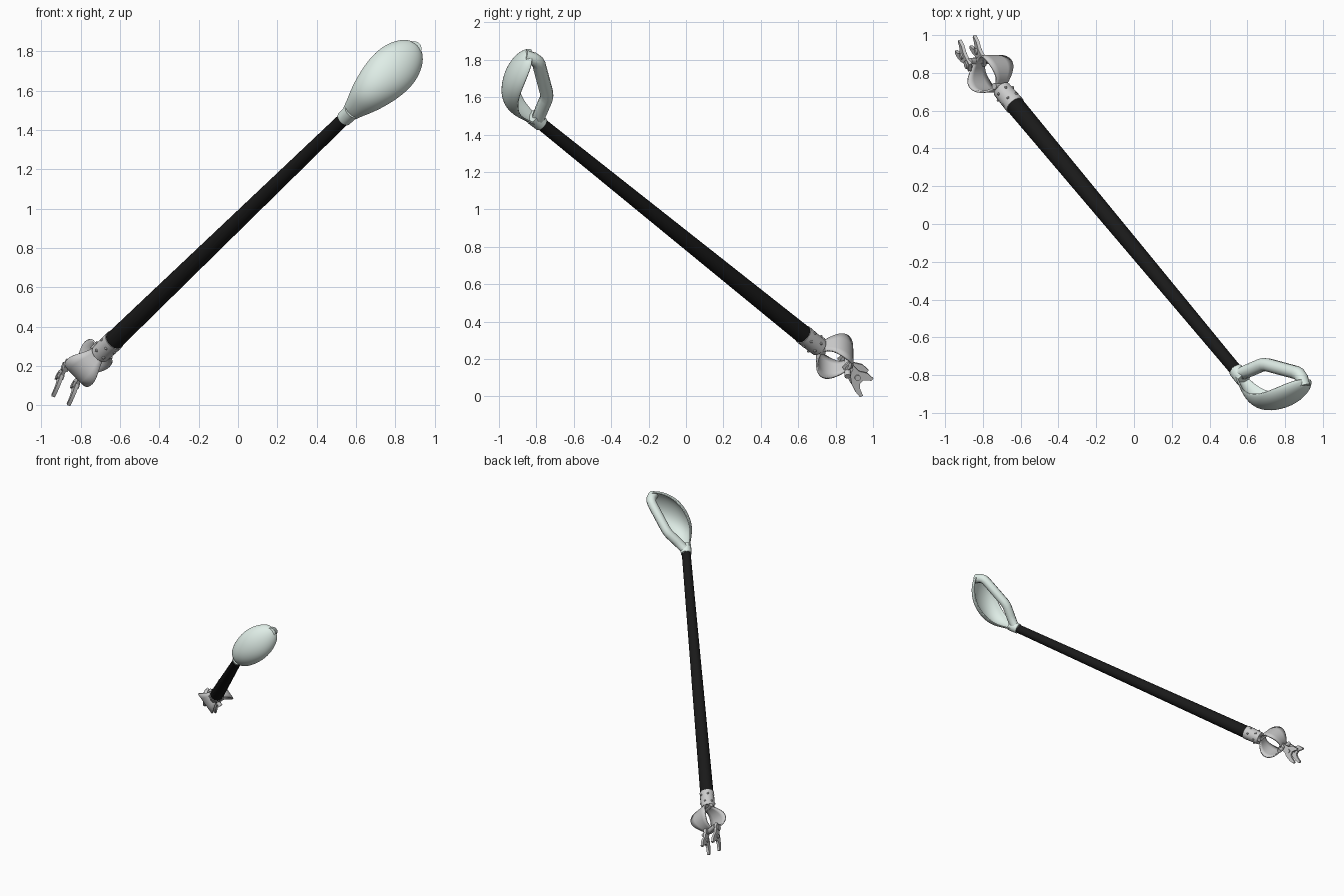
import bpy, bmesh, math
from mathutils import Vector, Matrix

if "Cube" in bpy.data.objects:
    bpy.data.objects.remove(bpy.data.objects["Cube"])

# Shared frame: D runs up the shaft, S is the sideways axis, G the grip side
LOW = Vector((-0.64, 0.64, 0.32))
TOP = Vector((0.553, -0.79, 1.47))
D = (TOP - LOW).normalized()
S = Vector((-1, 0, 1))
S = (S - D * S.dot(D)).normalized()
G = S.cross(D).normalized()
if G.y < 0:
    G = -G
HH = Vector((1, 0, 1)).normalized()
Y = Vector((0, 1, 0))


def material(name, rgb):
    m = bpy.data.materials.new(name)
    m.diffuse_color = (*rgb, 1)
    m.use_nodes = True
    m.node_tree.nodes["Principled BSDF"].inputs["Base Color"].default_value = m.diffuse_color
    return m


MINT = material("pale_mint", (0.74, 0.85, 0.80))
BLACK = material("black", (0.01, 0.01, 0.01))


def finish(ob, mat=None, angle=40):
    if mat:
        ob.data.materials.append(mat)
    bpy.ops.object.select_all(action='DESELECT')
    ob.select_set(True)
    bpy.context.view_layer.objects.active = ob
    bpy.ops.object.shade_smooth_by_angle(angle=math.radians(angle))
    return ob


def from_bmesh(name, bm):
    bmesh.ops.recalc_face_normals(bm, faces=bm.faces)
    me = bpy.data.meshes.new(name)
    bm.to_mesh(me)
    bm.free()
    ob = bpy.data.objects.new(name, me)
    bpy.context.collection.objects.link(ob)
    return ob


def rod(name, a, b, r1, r2, sides=16, mat=None):
    d = b - a
    bpy.ops.mesh.primitive_cone_add(vertices=sides, radius1=r1, radius2=r2, depth=d.length,
                                    location=(a + b) / 2,
                                    rotation=d.to_track_quat('Z', 'Y').to_euler())
    ob = bpy.context.object
    ob.name = name
    return finish(ob, mat)


def loft(name, rings):
    bm = bmesh.new()
    vs = [[bm.verts.new(p) for p in ring] for ring in rings]
    n = len(vs[0])
    for a, b in zip(vs, vs[1:]):
        for i in range(n):
            j = (i + 1) % n
            bm.faces.new((a[i], a[j], b[j], b[i]))
    bm.faces.new(vs[0])
    bm.faces.new(vs[-1])
    return from_bmesh(name, bm)


# Tapered shaft
rod("shaft", LOW, TOP, 0.05, 0.033, 16, BLACK)


# Handle points: offset along the diagonal, along y, and sideways
def hp(h, y, b=0):
    return TOP + HH * h + Y * y + S * b


# Hollow guard: crescent sections (diagonal, y, half width, depth)
stations = [(0.0, -0.03, 0.036, 0.045), (0.07, -0.12, 0.054, 0.085), (0.13, -0.18, 0.082, 0.10),
            (0.22, -0.205, 0.112, 0.10), (0.33, -0.19, 0.133, 0.09), (0.42, -0.15, 0.122, 0.08),
            (0.485, -0.10, 0.086, 0.06), (0.515, -0.06, 0.04, 0.035)]
rings = []
for h, y, w, e in stations:
    ring = []
    for shell, order in ((0, range(9)), (1, range(8, -1, -1))):
        for i in order:
            th = math.pi * (i / 8 - 0.5)
            ww = w - 0.016 * shell
            dep = e * (1 - math.cos(th)) + 0.024 * shell * math.cos(th)
            ring.append(hp(h - 0.3 * dep, y + 0.95 * dep, ww * math.sin(th)))
    rings.append(ring)
guard = loft("hand_guard", rings)
sub = guard.modifiers.new("smooth", 'SUBSURF')
sub.levels = sub.render_levels = 2
finish(guard, MINT, 60)

# Bent grip bar joining the neck to the tip of the guard
cu = bpy.data.curves.new("grip_bar", 'CURVE')
cu.dimensions = '3D'
cu.bevel_depth = 0.036
cu.bevel_resolution = 3
cu.use_fill_caps = True
path = [(-0.015, 0.012), (0.02, -0.002), (0.10, 0.021), (0.165, 0.041), (0.19, 0.046), (0.22, 0.044),
        (0.33, 0.023), (0.43, 0.004), (0.455, -0.006), (0.472, -0.024), (0.49, -0.07)]
sp = cu.splines.new('POLY')
sp.points.add(len(path) - 1)
for p, (h, y) in zip(sp.points, path):
    p.co = (*hp(h, y), 1)
sp.use_smooth = True
grip = bpy.data.objects.new("grip_bar", cu)
bpy.context.collection.objects.link(grip)
cu.materials.append(MINT)
rod("handle_neck", TOP - D * 0.025, TOP + D * 0.05, 0.04, 0.042, 16, MINT)

# Metal collar with two rows of rivets
rod("collar", LOW + D * 0.02, LOW - D * 0.11, 0.054, 0.05, 20)
for row, t in enumerate((-0.015, -0.075)):
    for i in range(6):
        a = math.tau * (i + row * 0.5) / 6
        bpy.ops.mesh.primitive_uv_sphere_add(segments=8, ring_count=5, radius=0.008,
                                             location=LOW + D * t + 0.052 * (G * math.cos(a) + S * math.sin(a)))
        bpy.context.object.name = "collar_rivet"

# Hoop made of two leaf-shaped bands, axis along S
C = Vector((-0.76, 0.795, 0.215))
bm = bmesh.new()
N = 40
grid = []
for i in range(N):
    a = math.tau * i / N
    half = 0.04 + 0.05 * math.sin(a) ** 2
    c = C + 0.1 * (D * math.cos(a) + G * math.sin(a))
    grid.append([bm.verts.new(c + S * half * k) for k in (-1, -0.5, 0, 0.5, 1)])
for i in range(N):
    for j in range(4):
        a, b = grid[i], grid[(i + 1) % N]
        bm.faces.new((a[j], a[j + 1], b[j + 1], b[j]))
hoop = from_bmesh("hoop_bands", bm)
sol = hoop.modifiers.new("thickness", 'SOLIDIFY')
sol.thickness = 0.01
finish(hoop)

# Hinge pins at both ends of the hoop
for name, k, half in (("collar_hinge", 0.1, 0.05), ("prong_hinge", -0.105, 0.075)):
    c = C + D * k
    rod(name, c - S * half, c + S * half, 0.017, 0.017, 12)

# Two forked prong plates with pivot bosses
N_ = Vector((0.94, 0.19, -0.31)).normalized()
U = Vector((-0.347, 0.645, -0.68))
U = (U - N_ * U.dot(N_)).normalized()
V = N_.cross(U)
outline = [(-0.03, -0.022), (0.04, -0.024), (0.075, -0.046), (0.125, -0.06), (0.163, -0.062),
           (0.168, -0.045), (0.125, -0.03), (0.105, -0.012), (0.105, 0.012), (0.12, 0.03),
           (0.138, 0.042), (0.135, 0.058), (0.09, 0.055), (0.05, 0.03), (-0.03, 0.028)]
for name, root in (("prong_left", Vector((-0.878, 0.845, 0.195))),
                   ("prong_right", Vector((-0.80, 0.87, 0.15)))):
    finish(loft(name, [[root + U * u + V * v + N_ * n for u, v in outline] for n in (-0.009, 0.009)]), None, 30)
    for u, r in ((0.0, 0.022), (0.07, 0.016)):
        c = root + U * u
        rod(name + "_boss", c - N_ * 0.017, c + N_ * 0.017, r, r, 12)
